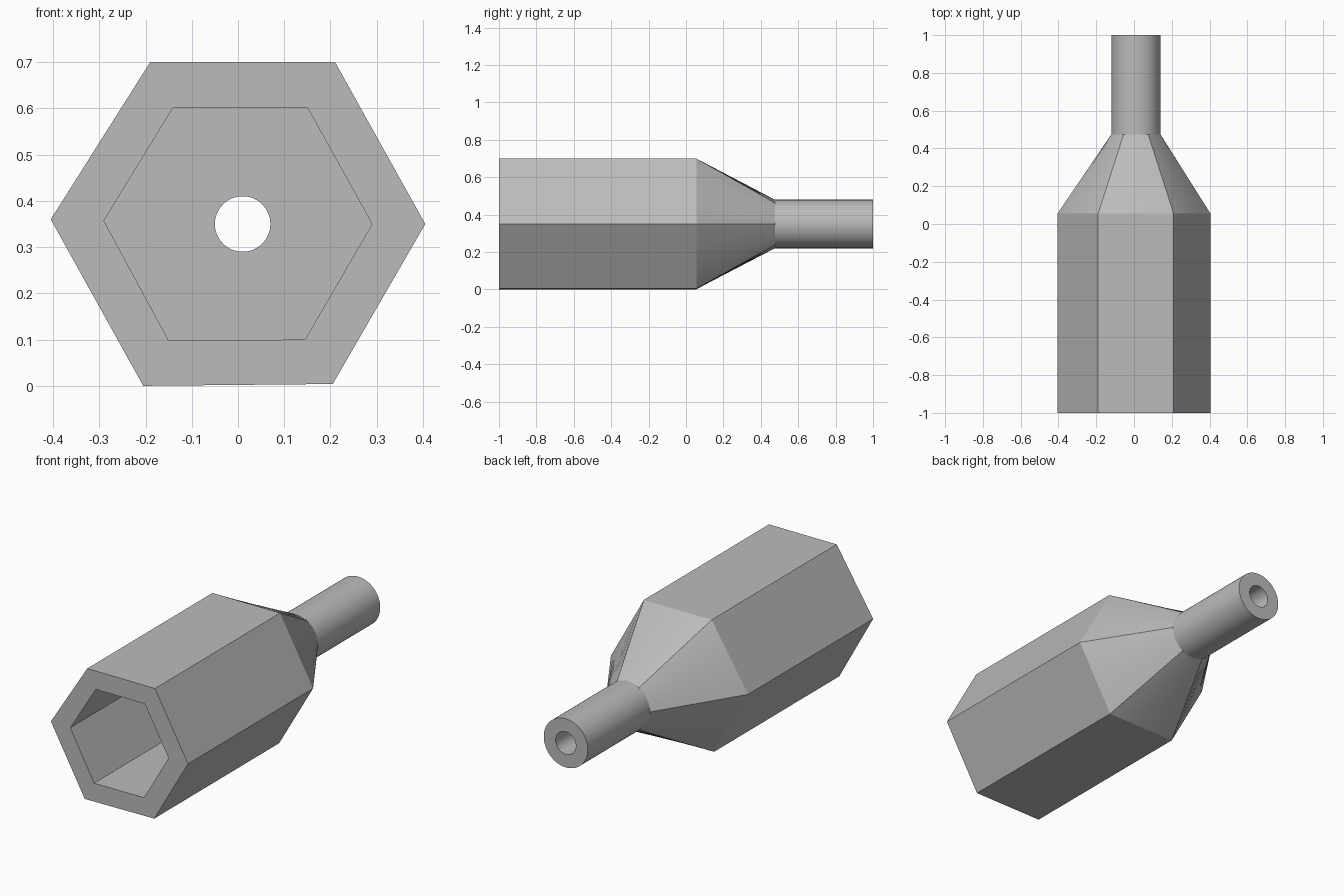
import bpy, bmesh, math
from mathutils import Vector

cube = bpy.data.objects.get("Cube")
if cube:
    bpy.data.objects.remove(cube, do_unlink=True)

PER_SIDE = 10
COUNT = 6 * PER_SIDE

# Slightly irregular hexagons as (x, z), counter-clockwise from the right corner
OUTER = [(0.405, 0.35), (0.21, 0.70), (-0.19, 0.70), (-0.405, 0.36), (-0.205, 0), (0.205, 0.004)]
INNER = [(0.29, 0.35), (0.15, 0.602), (-0.14, 0.602), (-0.29, 0.357), (-0.15, 0.098), (0.145, 0.10)]


def hex_ring(corners, y):
    points = []
    for i in range(6):
        a, b = Vector(corners[i]), Vector(corners[(i + 1) % 6])
        points += [a.lerp(b, k / PER_SIDE) for k in range(PER_SIDE)]
    return [(p.x, y, p.y) for p in points]


def round_ring(radius, y):
    angles = [math.tau * i / COUNT for i in range(COUNT)]
    return [(0.01 + radius * math.cos(a), y, 0.35 + radius * math.sin(a)) for a in angles]


# Closed loop of sections: outside, tip, bore, socket floor, socket wall
sections = [
    hex_ring(OUTER, -1), hex_ring(OUTER, 0.055), round_ring(0.13, 0.475), round_ring(0.13, 1),
    round_ring(0.06, 1), round_ring(0.06, 0.055), hex_ring(INNER, 0.055), hex_ring(INNER, -1),
]

bm = bmesh.new()
rings = [[bm.verts.new(p) for p in section] for section in sections]
for n, ring in enumerate(rings):
    after = rings[(n + 1) % len(rings)]
    for i in range(COUNT):
        j = (i + 1) % COUNT
        bm.faces.new((ring[i], ring[j], after[j], after[i]))
bmesh.ops.recalc_face_normals(bm, faces=bm.faces)
mesh = bpy.data.meshes.new("hex_socket_adapter")
bm.to_mesh(mesh)
bm.free()

# Plain grey finish
grey = bpy.data.materials.new("grey")
grey.use_nodes = True
colour = (0.5, 0.5, 0.5, 1)
grey.diffuse_color = colour
grey.node_tree.nodes["Principled BSDF"].inputs["Base Color"].default_value = colour
mesh.materials.append(grey)

adapter = bpy.data.objects.new("hex_socket_adapter", mesh)
bpy.context.collection.objects.link(adapter)
bpy.context.view_layer.objects.active = adapter
adapter.select_set(True)
bpy.ops.object.shade_smooth_by_angle(angle=math.radians(25))
